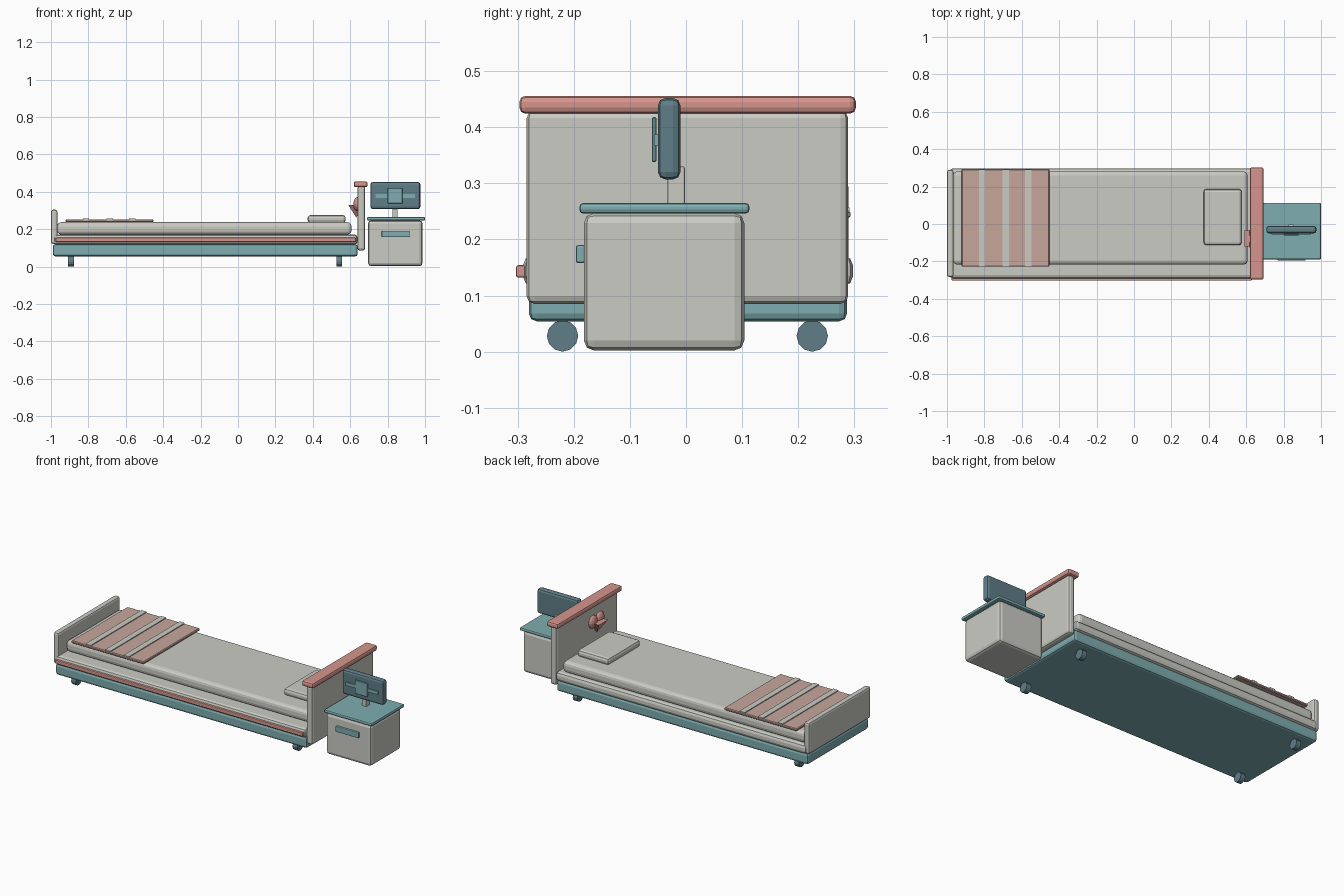
import bpy, math

if "Cube" in bpy.data.objects:
    bpy.data.objects.remove(bpy.data.objects["Cube"])


def material(name, rgb):
    m = bpy.data.materials.new(name)
    m.diffuse_color = (*rgb, 1)
    m.use_nodes = True
    m.node_tree.nodes["Principled BSDF"].inputs["Base Color"].default_value = m.diffuse_color
    return m


WHITE = material("warm white", (0.60, 0.60, 0.555))
TEAL = material("teal", (0.21, 0.42, 0.44))
SLATE = material("slate blue", (0.115, 0.21, 0.245))
PINK = material("rose pink", (0.66, 0.30, 0.265))
TAN = material("pale rose", (0.57, 0.38, 0.33))


def finish(name, mat):
    ob = bpy.context.object
    ob.name = name
    ob.data.materials.append(mat)
    return ob


def box(name, mat, x, y, z, bevel=0.0, segments=2):
    """Bevelled box from (min, max) extents on each axis."""
    ext = (x, y, z)
    bpy.ops.mesh.primitive_cube_add(size=1, location=[(a + b) / 2 for a, b in ext])
    ob = finish(name, mat)
    ob.scale = [b - a for a, b in ext]
    bpy.ops.object.transform_apply(location=False, rotation=False, scale=True)
    if bevel:
        mod = ob.modifiers.new("bevel", 'BEVEL')
        mod.width = bevel
        mod.segments = segments
    return ob


# Bed frame
box("base", TEAL, (-0.99, 0.64), (-0.28, 0.287), (0.054, 0.12), 0.014)
box("side_frame", WHITE, (-0.985, 0.64), (-0.291, 0.298), (0.117, 0.171), 0.018)
box("front_rail", PINK, (-0.975, 0.63), (-0.303, -0.285), (0.132, 0.154), 0.004)
box("footboard", WHITE, (-1.0, -0.965), (-0.284, 0.290), (0.12, 0.304), 0.012)
box("headboard", WHITE, (0.638, 0.68), (-0.284, 0.289), (0.085, 0.43), 0.014)
box("headboard_cap", PINK, (0.619, 0.693), (-0.297, 0.303), (0.424, 0.456), 0.011)

# Wheels
for x in (-0.893, 0.542):
    for y in (-0.220, 0.225):
        bpy.ops.mesh.primitive_cylinder_add(
            vertices=12, radius=0.028, depth=0.03,
            location=(x, y, 0.028), rotation=(0, math.pi / 2, 0))
        finish("wheel", SLATE)

# Bedding
box("mattress", WHITE, (-0.967, 0.607), (-0.217, 0.281), (0.171, 0.237), 0.022, 3)
box("pillow", WHITE, (0.372, 0.576), (-0.113, 0.187), (0.234, 0.275), 0.015)
box("blanket", TAN, (-0.922, -0.452), (-0.228, 0.293), (0.237, 0.252), 0.004, 1)
for x in (-0.813, -0.686, -0.566):
    box("blanket_stripe", WHITE, (x - 0.017, x + 0.017), (-0.226, 0.291), (0.249, 0.257))

# Heart ornament on the headboard: two lobes and a four-sided point
HEART_Y = -0.078
for side in (-1, 1):
    bpy.ops.mesh.primitive_uv_sphere_add(
        segments=16, ring_count=8, radius=0.037,
        location=(0.639, HEART_Y + side * 0.032, 0.334))
    finish("heart_lobe", PINK).scale.x = 0.6
bpy.ops.mesh.primitive_cone_add(
    vertices=4, radius1=0.06, radius2=0, depth=0.068,
    location=(0.632, HEART_Y, 0.296), rotation=(math.pi, 0, math.pi / 4))
finish("heart_point", PINK)

# Bedside cabinet
box("cabinet", WHITE, (0.695, 0.987), (-0.182, 0.104), (0.002, 0.247), 0.018)
box("cabinet_top", TEAL, (0.690, 1.0), (-0.190, 0.113), (0.246, 0.265), 0.007)
box("cabinet_handle", TEAL, (0.768, 0.917), (-0.196, -0.18), (0.158, 0.190), 0.004)

# Monitor
box("monitor_post", WHITE, (0.826, 0.854), (-0.033, -0.002), (0.26, 0.33), 0.003)
box("monitor", SLATE, (0.708, 0.975), (-0.050, -0.010), (0.307, 0.452), 0.013)
box("screen_bar", TEAL, (0.736, 0.945), (-0.056, -0.048), (0.367, 0.387))
box("screen_block", TEAL, (0.800, 0.880), (-0.061, -0.053), (0.338, 0.418), 0.002, 1)
